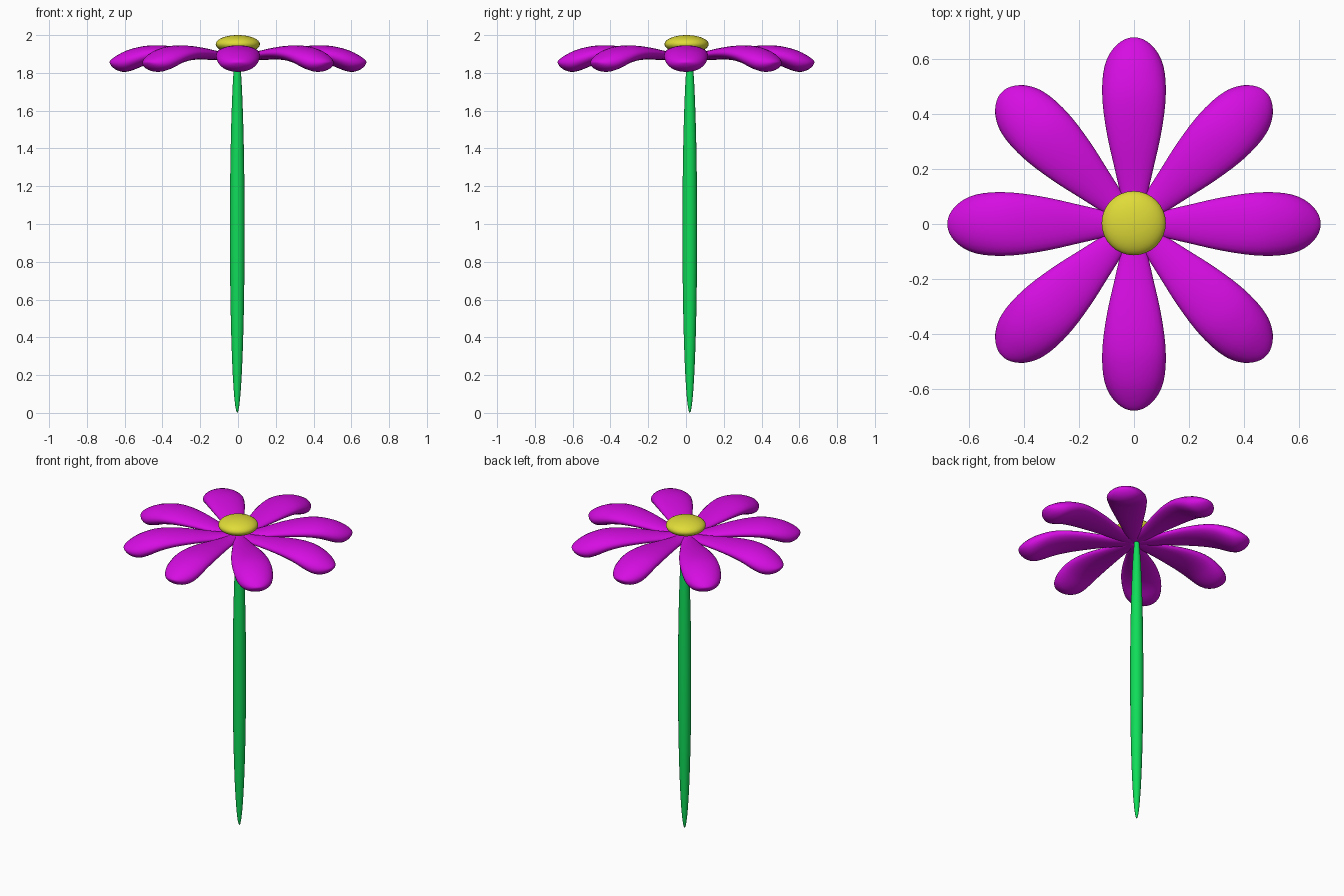
import bpy, bmesh, math
from mathutils import Matrix, Vector

if "Cube" in bpy.data.objects:
    bpy.data.objects.remove(bpy.data.objects["Cube"])


def material(name, rgb):
    m = bpy.data.materials.new(name)
    m.diffuse_color = (*rgb, 1)
    m.use_nodes = True
    m.node_tree.nodes["Principled BSDF"].inputs["Base Color"].default_value = m.diffuse_color
    return m


MAGENTA = material("magenta", (0.67, 0.004, 0.76))
YELLOW = material("yellow", (0.74, 0.71, 0.04))
GREEN = material("green", (0.005, 0.72, 0.10))


def finish(name, bm, mat):
    bmesh.ops.recalc_face_normals(bm, faces=bm.faces)
    mesh = bpy.data.meshes.new(name)
    bm.to_mesh(mesh)
    bm.free()
    mesh.materials.append(mat)
    for p in mesh.polygons:
        p.use_smooth = True
    ob = bpy.data.objects.new(name, mesh)
    bpy.context.collection.objects.link(ob)
    return ob


def ellipsoid(name, centre, radii, mat):
    bm = bmesh.new()
    bmesh.ops.create_uvsphere(bm, u_segments=32, v_segments=24, radius=1)
    bmesh.ops.transform(bm, verts=bm.verts, matrix=Matrix.Translation(centre)
                        @ Matrix.Diagonal((*radii, 1)))
    return finish(name, bm, mat)


# Petal stations: radius, half width, top height, bottom height
PETAL = [Vector(s) for s in (
    (0.0, 0.03, 1.90, 1.868), (0.1, 0.048, 1.907, 1.867),
    (0.2, 0.07, 1.921, 1.871), (0.3, 0.093, 1.936, 1.871),
    (0.4, 0.11, 1.945, 1.863), (0.48, 0.116, 1.944, 1.845),
    (0.55, 0.112, 1.931, 1.817), (0.60, 0.099, 1.914, 1.805),
    (0.64, 0.075, 1.893, 1.814), (0.665, 0.047, 1.876, 1.831),
    (0.677, 0.022, 1.864, 1.847), (0.68, 0.002, 1.857, 1.855))]


def smooth_path(pts, steps=3):
    out = []
    for i in range(len(pts) - 1):
        b, c = pts[i], pts[i + 1]
        a, d = pts[max(i - 1, 0)], pts[min(i + 2, len(pts) - 1)]
        for k in range(steps):
            t = k / steps
            out.append(0.5 * (2 * b + (c - a) * t + (2 * a - 5 * b + 4 * c - d) * t * t
                              + (3 * b - a - 3 * c + d) * t ** 3))
    return out + [pts[-1]]


# Drooping petal lofted outwards through elliptical sections
def petal(name, angle, sides=24):
    bm = bmesh.new()
    rings = []
    for r, w, top, bot in smooth_path(PETAL):
        ring = []
        for k in range(sides):
            a = 2 * math.pi * k / sides
            z = (top + bot) / 2 + (top - bot) / 2 * math.sin(a)
            ring.append(bm.verts.new((r, w * math.cos(a), z)))
        rings.append(ring)
    for p, q in zip(rings, rings[1:]):
        for k in range(sides):
            n = (k + 1) % sides
            bm.faces.new((p[k], p[n], q[n], q[k]))
    bm.faces.new(rings[0])
    bm.faces.new(rings[-1])
    bmesh.ops.rotate(bm, verts=bm.verts, matrix=Matrix.Rotation(angle, 3, 'Z'))
    return finish(name, bm, MAGENTA)


for i in range(8):
    petal(f"petal_{i + 1}", i * math.pi / 4)

# Flower centre and tapered stem
ellipsoid("flower_centre", (-0.001, 0.003, 1.952), (0.117, 0.117, 0.048), YELLOW)
ellipsoid("stem", (-0.004, 0.02, 0.97), (0.039, 0.039, 0.97), GREEN)
